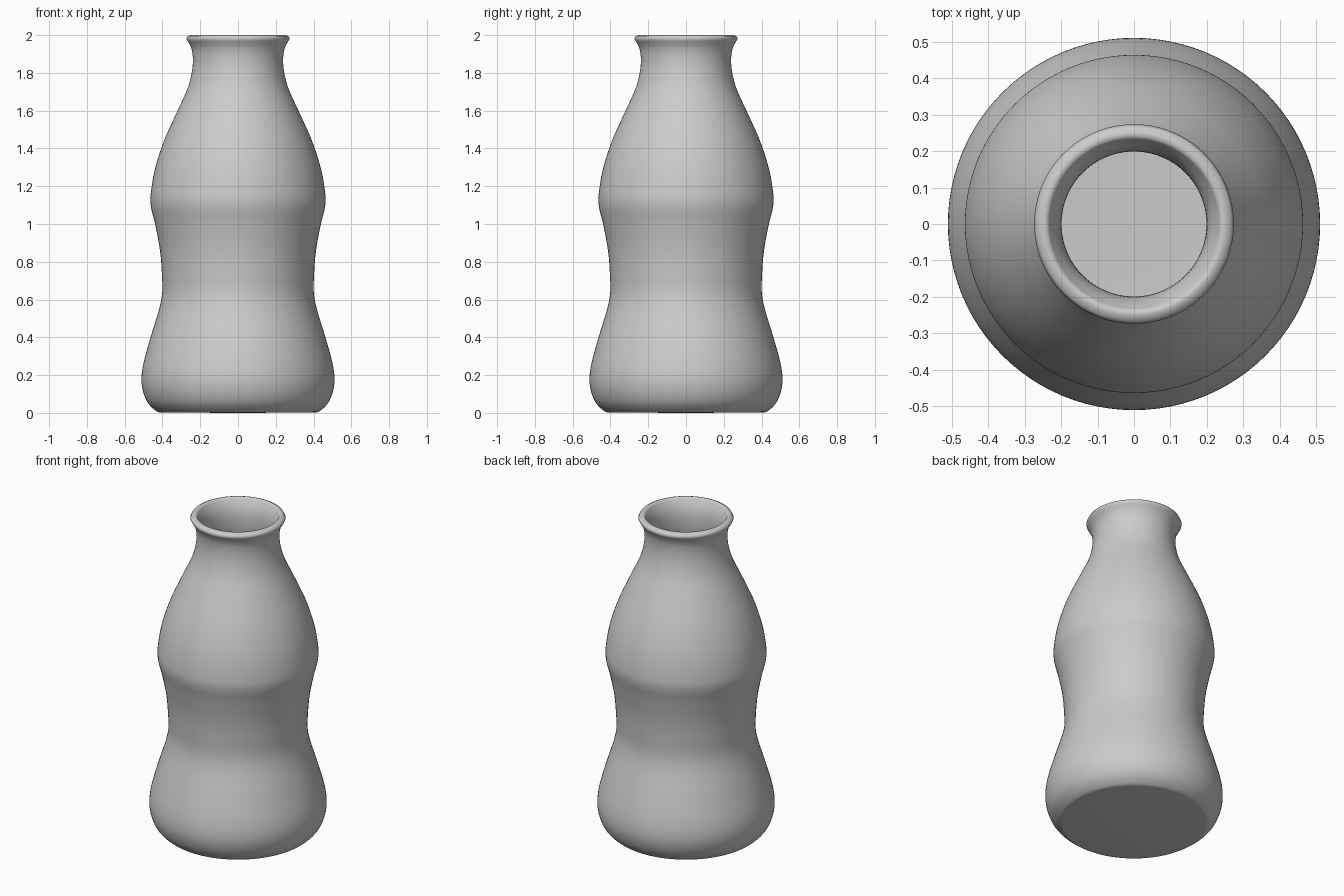
import bpy, bmesh, math
from mathutils import Vector

if "Cube" in bpy.data.objects:
    bpy.data.objects.remove(bpy.data.objects["Cube"])

SEGMENTS = 96
WALL = 0.04

# Outer silhouette of the bottle: (radius, height)
PROFILE = [(0.40, 0.002), (0.43, 0.008), (0.475, 0.05), (0.502, 0.11), (0.511, 0.18),
           (0.499, 0.27), (0.46, 0.41), (0.42, 0.54), (0.402, 0.63), (0.402, 0.72),
           (0.413, 0.86), (0.439, 1.0), (0.461, 1.09), (0.462, 1.16), (0.44, 1.29),
           (0.392, 1.44), (0.325, 1.59), (0.27, 1.71), (0.245, 1.8), (0.239, 1.87),
           (0.247, 1.93), (0.274, 1.982)]


def smooth_path(points, steps=4):
    """Catmull-Rom curve through the points."""
    p = [Vector(q) for q in points]
    p = [2 * p[0] - p[1]] + p + [2 * p[-1] - p[-2]]
    out = []
    for a, b, c, d in zip(p, p[1:], p[2:], p[3:]):
        for i in range(steps):
            t = i / steps
            out.append(0.5 * (2 * b + (c - a) * t + (2 * a - 5 * b + 4 * c - d) * t ** 2
                              + (3 * b - a - 3 * c + d) * t ** 3))
    return out + [p[-2]]


def offset_inward(path, dist):
    """Shift the path towards the axis along its normals."""
    out = []
    for i, q in enumerate(path):
        t = (path[min(i + 1, len(path) - 1)] - path[max(i - 1, 0)]).normalized()
        out.append(q + dist * Vector((-t.y, t.x)))
    return out


def lathe(name, path):
    bm = bmesh.new()
    verts = [bm.verts.new((r, 0, z)) for r, z in path]
    edges = [bm.edges.new(pair) for pair in zip(verts, verts[1:])]
    bmesh.ops.spin(bm, geom=verts + edges, cent=(0, 0, 0), axis=(0, 0, 1),
                   angle=math.tau, steps=SEGMENTS)
    bmesh.ops.remove_doubles(bm, verts=bm.verts, dist=1e-5)
    bmesh.ops.recalc_face_normals(bm, faces=bm.faces)
    mesh = bpy.data.meshes.new(name)
    bm.to_mesh(mesh)
    bm.free()
    obj = bpy.data.objects.new(name, mesh)
    bpy.context.collection.objects.link(obj)
    mesh.shade_smooth()
    return obj


# Hollow bottle: outer skin, slanted rounded lip, inner wall and floor
outer = smooth_path(PROFILE)
inner = offset_inward(outer, WALL)
lip = [Vector((0.267, 1.994)), Vector((0.252, 2.0))]
floor = [Vector((0, WALL))]
lathe("bottle", [Vector((0, 0))] + outer + lip + inner[::-1] + floor)
